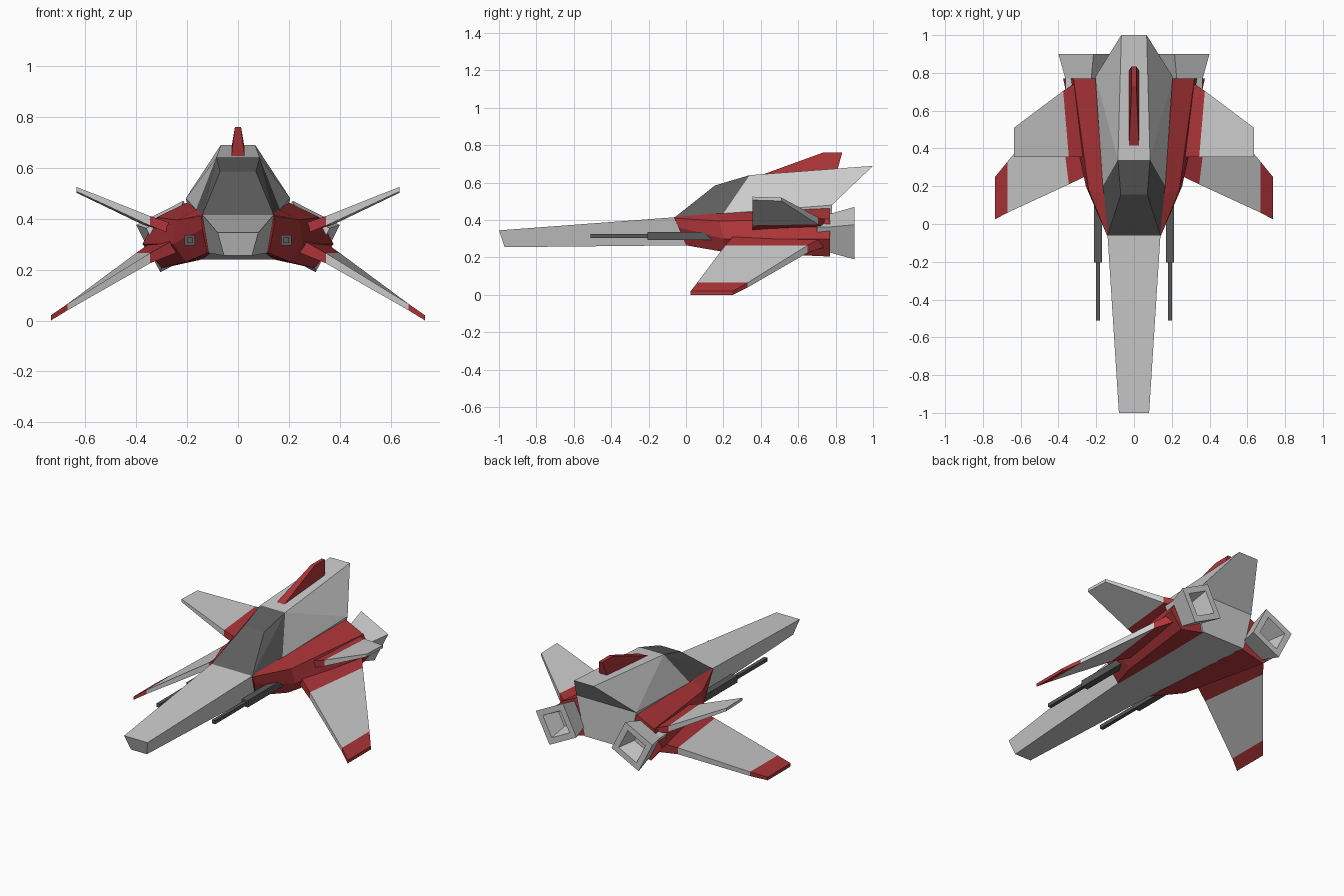
import bpy, bmesh
from math import radians, cos, sin

if "Cube" in bpy.data.objects:
    bpy.data.objects.remove(bpy.data.objects["Cube"])


def material(name, color):
    m = bpy.data.materials.new(name)
    m.diffuse_color = color
    m.use_nodes = True
    m.node_tree.nodes["Principled BSDF"].inputs["Base Color"].default_value = m.diffuse_color
    return m


RED = material("red_paint", (0.42, 0.035, 0.04, 1))
DARK = material("dark_glass", (0.11, 0.11, 0.11, 1))
GUNMETAL = material("gunmetal", (0.1, 0.1, 0.1, 1))


def finish(name, bm, mat=None, mirror=False):
    bmesh.ops.recalc_face_normals(bm, faces=bm.faces)
    me = bpy.data.meshes.new(name)
    bm.to_mesh(me)
    bm.free()
    ob = bpy.data.objects.new(name, me)
    bpy.context.collection.objects.link(ob)
    if mat:
        me.materials.append(mat)
    if mirror:
        ob.modifiers.new("mirror", 'MIRROR').use_axis[0] = True
    return ob


def loft(name, sections, mat=None, mirror=False):
    """Skin a run of equal-sized closed sections and cap both ends."""
    bm = bmesh.new()
    rings = [[bm.verts.new(p) for p in s] for s in sections]
    n = len(rings[0])
    for a, b in zip(rings, rings[1:]):
        for i in range(n):
            j = (i + 1) % n
            bm.faces.new((a[i], a[j], b[j], b[i]))
    bm.faces.new(rings[0])
    bm.faces.new(rings[-1])
    return finish(name, bm, mat, mirror)


def hull(name, half, mat=None):
    """Convex solid from one side's corner points."""
    bm = bmesh.new()
    for x, y, z in half:
        bm.verts.new((x, y, z))
        bm.verts.new((-x, y, z))
    bmesh.ops.convex_hull(bm, input=bm.verts)
    bmesh.ops.dissolve_limit(bm, angle_limit=radians(3), verts=bm.verts, edges=bm.edges)
    return finish(name, bm, mat)


def trapezoid(top, bottom):
    (x, y, z), (u, v, w) = top, bottom
    return [(-x, y, z), (x, y, z), (u, v, w), (-u, v, w)]


# Long nose and lower hull
loft("lower_hull", [
    trapezoid((.08, -1, .345), (.055, -.97, .255)),
    trapezoid((.14, -.06, .415), (.115, 0, .265)),
    trapezoid((.205, .78, .48), (.15, .78, .24))])

# Raised back, overhanging at the tail
hull("upper_hull", [(.165, .2, .435), (.085, .34, .64), (.067, 1, .69), (.205, .78, .48)])

# Canopy
hull("canopy", [(.14, -.06, .415), (.165, .2, .435), (.07, .155, .585), (.085, .34, .64)], DARK)

# Tail fin
hull("tail_fin", [(.027, .40, .64), (.012, .73, .76), (.012, .835, .76), (.027, .81, .67)], RED)

# Side pods
pod = [
    [(.138, -.065, .417), (.143, -.06, .41), (.14, -.04, .36), (.12, 0, .265), (.11, 0, .265)],
    [(.16, .16, .435), (.24, .18, .395), (.255, .2, .3), (.205, .2, .23), (.12, .2, .255)],
    [(.2, .77, .463), (.32, .77, .405), (.375, .77, .30), (.30, .77, .205), (.14, .77, .24)]]
loft("side_pod", pod, RED, True)


def wing(name, stations, mats):
    """Each station: leading (x, y, z), trailing (x, y, z), thickness."""
    secs = []
    for le, te, t in stations:
        secs.append([le, te, (te[0], te[1], te[2] - t), (le[0], le[1], le[2] - t)])
    for i, (part, mat) in enumerate(mats):
        loft(name + "_" + part, secs[i:i + 2], mat, True)


# Large drooping wings
wing("lower_wing", [
    ((.22, .27, .335), (.33, .74, .315), .06),
    ((.345, .21, .265), (.40, .65, .265), .04),
    ((.67, .06, .065), (.67, .33, .065), .025),
    ((.735, .025, .02), (.735, .25, .02), .02)],
    [("root", RED), ("panel", None), ("tip", RED)])

# Small raised wings
wing("upper_wing", [
    ((.24, .355, .375), (.29, .76, .395), .045),
    ((.345, .355, .41), (.375, .705, .415), .038),
    ((.635, .355, .525), (.635, .51, .52), .018)],
    [("root", RED), ("panel", None)])


# Flared square engine nozzles, hollow at the back
def square(h, y, tilt=radians(27)):
    pts = []
    for a, b in ((-h, -h), (h, -h), (h, h), (-h, h)):
        pts.append((.26 + a * cos(tilt) + b * -sin(tilt) * -1 * -1,
                    y, .33 + a * sin(tilt) * -1 * -1 + b * cos(tilt)))
    # mirror the roll so the outer side leans up and out
    return [(.52 - x, yy, z) for x, yy, z in pts]


loft("engine_nozzle", [square(.075, .70), square(.077, .77), square(.104, .9),
                       square(.068, .9), square(.045, .79)], None, True)


# Twin guns
def box_section(h, y, x=.19, z=.315):
    return [(x - h, y, z - h), (x + h, y, z - h), (x + h, y, z + h), (x - h, y, z + h)]


loft("gun_barrel", [box_section(.011, -.51), box_section(.011, -.15)], GUNMETAL, True)
loft("gun_body", [box_section(.021, -.205), box_section(.021, .16)], GUNMETAL, True)
